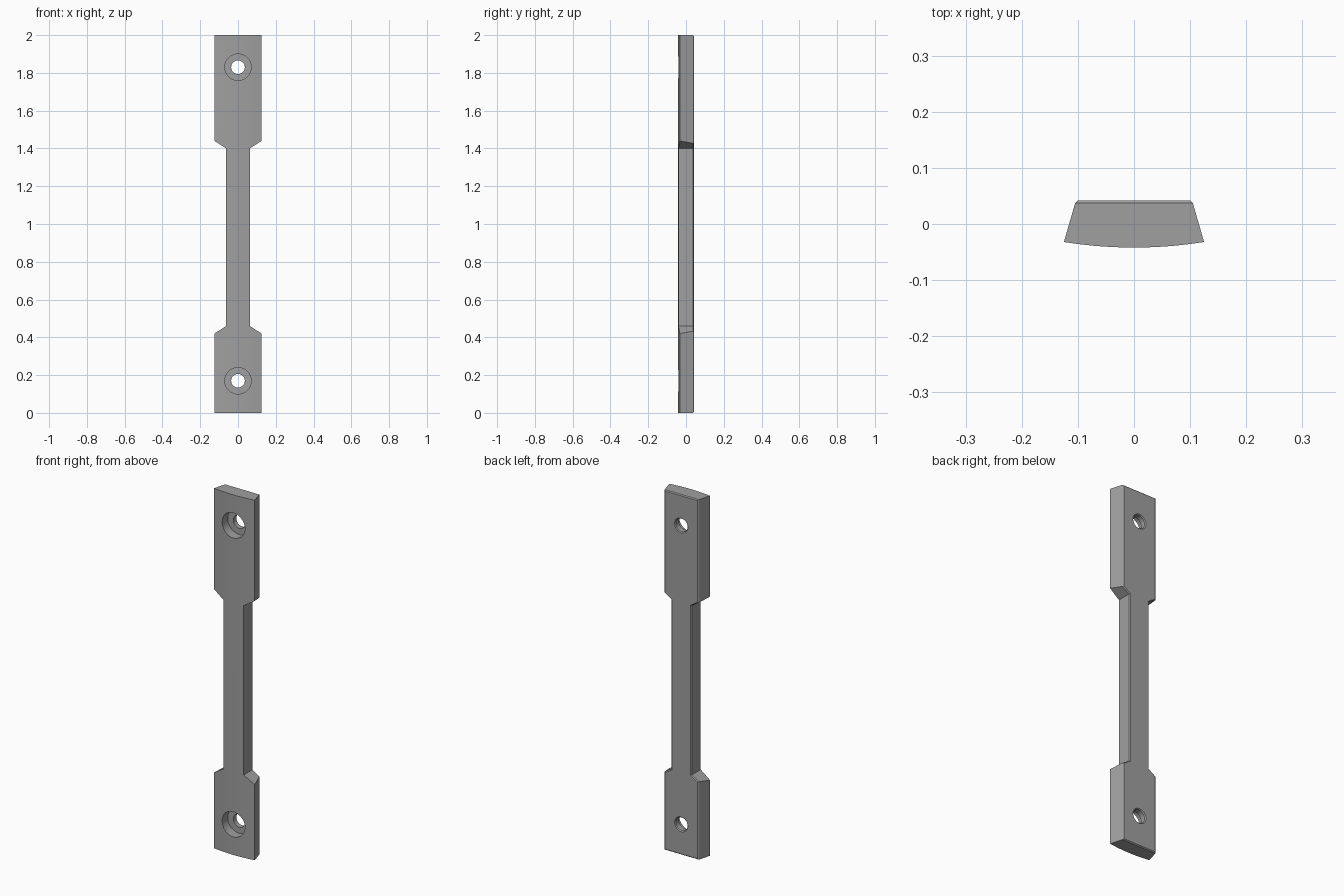
import bpy, bmesh, math
from mathutils import Matrix

if "Cube" in bpy.data.objects:
    bpy.data.objects.remove(bpy.data.objects["Cube"], do_unlink=True)

FRONT, BACK, CHAMFER = -0.042, 0.042, 0.005
NECK, SLOPE = 0.0625, 0.64
ARC_RADIUS = 0.79

grey = bpy.data.materials.new("Plain grey")
grey.use_nodes = True
grey.diffuse_color = (0.35, 0.35, 0.35, 1)
grey.node_tree.nodes["Principled BSDF"].inputs["Base Color"].default_value = grey.diffuse_color


def make_object(name, bm):
    bmesh.ops.recalc_face_normals(bm, faces=bm.faces)
    mesh = bpy.data.meshes.new(name)
    bm.to_mesh(mesh)
    bm.free()
    mesh.materials.append(grey)
    obj = bpy.data.objects.new(name, mesh)
    bpy.context.collection.objects.link(obj)
    return obj


def loft(bm, rings):
    """Join closed rings of points with quads and cap both ends."""
    rings = [[bm.verts.new(p) for p in ring] for ring in rings]
    for a, b in zip(rings, rings[1:]):
        for i in range(len(a)):
            j = (i + 1) % len(a)
            bm.faces.new((a[i], a[j], b[j], b[i]))
    bm.faces.new(rings[0])
    bm.faces.new(rings[-1])


def outline(y, wide, inset=0.0):
    """Two wide ends joined by a slim neck, seen from the front."""
    neck, outer = NECK - inset, wide - inset
    shift = inset * math.hypot(1, SLOPE)
    rise = SLOPE * (outer - NECK) + shift
    run = -SLOPE * inset + shift
    half = [(outer, inset), (outer, 0.46 - rise), (neck, 0.46 - run),
            (neck, 1.40 + run), (outer, 1.40 + rise), (outer, 2 - inset)]
    return [(x, y, z) for x, z in half] + [(-x, y, z) for x, z in reversed(half)]


def cut(target, tool, operation):
    mod = target.modifiers.new(tool.name, "BOOLEAN")
    mod.object, mod.operation, mod.solver = tool, operation, "EXACT"
    bpy.context.view_layer.objects.active = target
    bpy.ops.object.modifier_apply(modifier=mod.name)
    bpy.data.objects.remove(tool, do_unlink=True)


# Tapered plate with a chamfered back edge
bm = bmesh.new()
loft(bm, [outline(-0.06, 0.133), outline(BACK - CHAMFER, 0.105),
          outline(BACK, 0.105, CHAMFER)])
plate = make_object("mounting_plate", bm)

# Gently curved front face
bm = bmesh.new()
bmesh.ops.create_cone(bm, cap_ends=True, segments=256, radius1=ARC_RADIUS,
                      radius2=ARC_RADIUS, depth=3,
                      matrix=Matrix.Translation((0, FRONT + ARC_RADIUS, 1)))
cut(plate, make_object("front_curve_cutter", bm), "INTERSECT")

# Counterbored screw holes with a chamfered back rim
profile = [(0.07, -0.1), (0.07, 0.01), (0.036, 0.01),
           (0.036, BACK - CHAMFER), (0.046, BACK + CHAMFER)]
for z in (0.17, 1.83):
    bm = bmesh.new()
    angles = [math.tau * i / 48 for i in range(48)]
    loft(bm, [[(r * math.cos(a), y, z + r * math.sin(a)) for a in angles]
              for r, y in profile])
    cut(plate, make_object("screw_hole_cutter", bm), "DIFFERENCE")

# Smooth shading with crisp edges
bpy.ops.object.select_all(action="DESELECT")
plate.select_set(True)
bpy.context.view_layer.objects.active = plate
bpy.ops.object.shade_smooth_by_angle(angle=math.radians(25))
